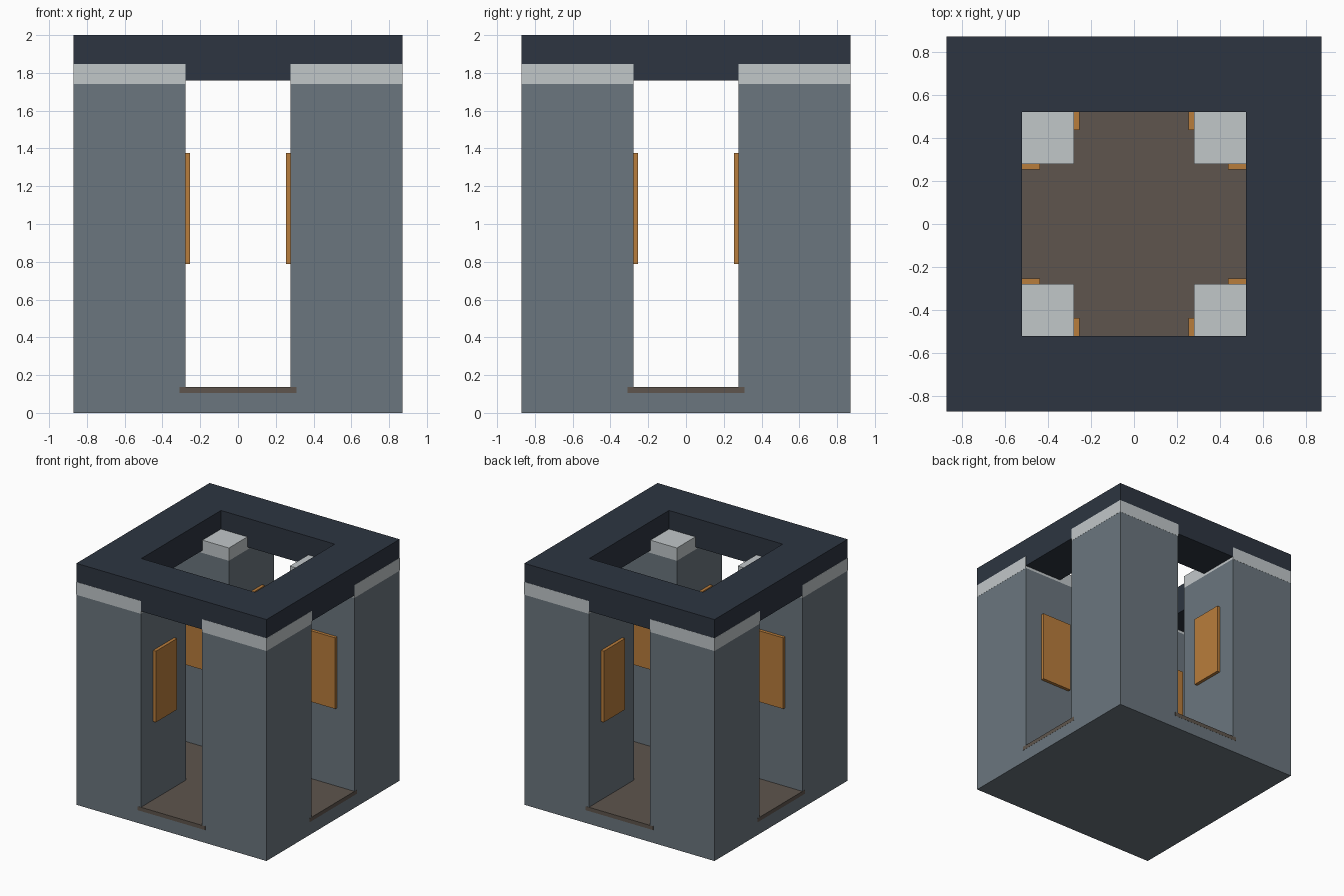
import bpy, bmesh

if "Cube" in bpy.data.objects:
    bpy.data.objects.remove(bpy.data.objects["Cube"])


def srgb(hex_code):
    """Hex colour to linear RGBA."""
    out = []
    for i in (0, 2, 4):
        c = int(hex_code[i:i + 2], 16) / 255
        out.append(c / 12.92 if c <= 0.04045 else ((c + 0.055) / 1.055) ** 2.4)
    return (*out, 1.0)


def material(name, hex_code):
    m = bpy.data.materials.new(name)
    m.diffuse_color = srgb(hex_code)
    m.use_nodes = True
    m.node_tree.nodes["Principled BSDF"].inputs["Base Color"].default_value = m.diffuse_color
    return m


STONE = material("grey stone", "6b767e")
CAP = material("pale stone", "c1c7c9")
ROOF = material("dark slate", "2d3541")
PANEL = material("amber", "b97d3c")
FLOOR = material("brown floor", "5e554d")


def finish(name, bm, mat):
    bmesh.ops.recalc_face_normals(bm, faces=bm.faces)
    mesh = bpy.data.meshes.new(name)
    bm.to_mesh(mesh)
    bm.free()
    mesh.materials.append(mat)
    obj = bpy.data.objects.new(name, mesh)
    bpy.context.collection.objects.link(obj)
    return obj


def box(name, x, y, z, mat):
    """Box from (min, max) ranges, in either order."""
    bm = bmesh.new()
    bmesh.ops.create_cube(bm, size=1)
    for v in bm.verts:
        v.co = [r[0] if c < 0 else r[1] for c, r in zip(v.co, (x, y, z))]
    return finish(name, bm, mat)


def prism(name, outline, z0, z1, mat):
    """Flat outline extruded upwards."""
    bm = bmesh.new()
    face = bm.faces.new([bm.verts.new((x, y, z0)) for x, y in outline])
    up = bmesh.ops.extrude_face_region(bm, geom=[face])["geom"]
    bmesh.ops.translate(bm, vec=(0, 0, z1 - z0),
                        verts=[v for v in up if isinstance(v, bmesh.types.BMVert)])
    return finish(name, bm, mat)


def square_ring(name, outer, inner, z0, z1, mat):
    """Square frame with a square opening."""
    bm = bmesh.new()
    corners = ((-1, -1), (1, -1), (1, 1), (-1, 1))
    loops = [[bm.verts.new((r * x, r * y, z)) for x, y in corners]
             for r, z in ((outer, z0), (outer, z1), (inner, z1), (inner, z0))]
    for i in range(4):
        a, b = loops[i], loops[(i + 1) % 4]
        for j in range(4):
            k = (j + 1) % 4
            bm.faces.new((a[j], a[k], b[k], b[j]))
    return finish(name, bm, mat)


W = 0.871      # half width of the building
D = 0.279      # half width of the doorways
BASE = 0.122   # top of the plinth
LIP = 0.001    # tiny overhang so that flush parts stay distinct

# Plinth and cross-shaped floor
box("plinth", (-W, W), (-W, W), (0, BASE), STONE)
a, b = 0.31, W + LIP
prism("cross_floor", [(-a, -b), (a, -b), (a, -a), (b, -a), (b, a), (a, a),
                      (a, b), (-a, b), (-a, a), (-b, a), (-b, -a), (-a, -a)],
      0.106, 0.138, FLOOR)

# Corner pillars, each with a cap and two doorway panels
for sx in (-1, 1):
    for sy in (-1, 1):
        tag = ("left" if sx < 0 else "right") + ("_front" if sy < 0 else "_back")
        px, py = (sx * D, sx * W), (sy * D, sy * W)
        box("pillar_" + tag, px, py, (BASE, 1.74), STONE)
        box("pillar_cap_" + tag, (sx * D, sx * (W + LIP)),
            (sy * D, sy * (W + LIP)), (1.74, 1.846), CAP)
        span, depth, height = (0.437, 0.713), (0.253, D), (0.788, 1.377)
        box("panel_x_" + tag, [sx * d for d in depth], [sy * s for s in span],
            height, PANEL)
        box("panel_y_" + tag, [sx * s for s in span], [sy * d for d in depth],
            height, PANEL)

# Open roof frame
square_ring("roof_frame", W, 0.521, 1.761, 2.0, ROOF)
